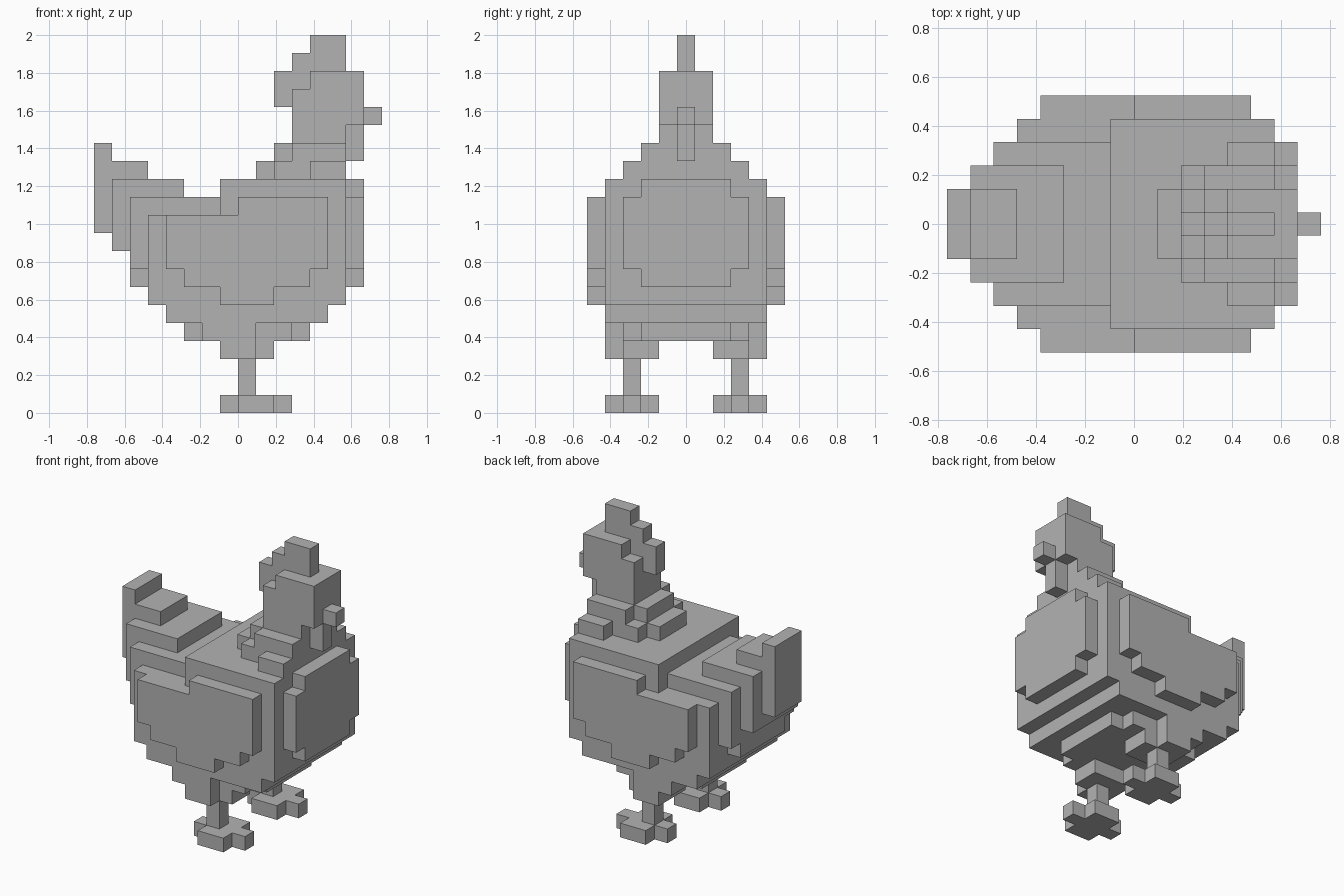
import bpy, bmesh, math
from mathutils import Vector

if "Cube" in bpy.data.objects:
    bpy.data.objects.remove(bpy.data.objects["Cube"])

V = 2 / 21  # size of one block
parts = {}

grey = bpy.data.materials.new("plain grey")
grey.diffuse_color = (0.45, 0.45, 0.45, 1)
grey.use_nodes = True
grey.node_tree.nodes["Principled BSDF"].inputs["Base Color"].default_value = grey.diffuse_color


def box(name, x0, x1, z0, z1, outer, inner=0):
    """Add blocks to a part. Rows count outward from the middle, mirrored."""
    blocks = parts.setdefault(name, set())
    for x in range(x0, x1):
        for z in range(z0, z1):
            for y in range(inner, outer + 1):
                blocks.update({(x, y, z), (x, -y, z)})


# body: the core widens upward by one block per layer, sides are tucked in
for z in range(4, 12):
    left, right = max(1 - z, -6), min(z, 6)
    box("body", left, right, z, z + 1, 2)
    if z > 4:
        box("body", max(left, -5), right, z, z + 1, 3 if z == 11 else 4)
box("body", -6, 6, 8, 12, 3)
box("body", -1, 6, 11, 13, 4)

# breast plate with cut corners
box("breast", 6, 7, 8, 12, 3)
box("breast", 6, 7, 7, 13, 2)

# wings: stepped below, notched at the top
for left, right, low, high in ((-1, 2, 6, 7), (-3, 4, 7, 8), (-4, 5, 8, 11), (0, 5, 11, 12)):
    box("wings", left, right, low, high, 5, 5)

# tail: two steps and a raised tip
box("tail", -7, -6, 9, 13, 2)
box("tail", -6, -3, 12, 13, 2)
box("tail", -8, -7, 10, 15, 1)
box("tail", -7, -5, 13, 14, 1)

# collar: two narrowing steps
for row, start in enumerate((1, 1, 2, 4)):
    box("collar", start, 6, 13, 14, row, row)
for row, start in enumerate((2, 2, 3)):
    box("collar", start, 6, 14, 15, row, row)

# head, beak, wattle and a comb that climbs forward
box("head", 3, 6, 15, 18, 1)
box("head", 4, 7, 16, 19, 1)
box("beak", 7, 8, 16, 17, 0)
box("wattle", 6, 7, 14, 16, 0)
for x in range(2, 6):
    low = min(x + 15, 19)
    box("comb", x, x + 1, low, low + 2, 0)

# thighs, legs and cross-shaped feet
box("thighs", -2, 3, 4, 5, 3, 3)
box("thighs", -2, 1, 4, 5, 4, 4)
box("thighs", -1, 2, 3, 4, 3, 2)
box("thighs", -1, 1, 3, 4, 4, 4)
box("legs", 0, 1, 1, 3, 3, 3)
box("feet", -1, 3, 0, 1, 3, 3)
box("feet", 0, 2, 0, 1, 4, 2)

everything = set().union(*parts.values())


def build(name, blocks):
    """Outer skin of one part, with flat areas merged."""
    bm = bmesh.new()
    corners = {}

    def corner(p):
        key = tuple(round(c * 2) for c in p)
        if key not in corners:
            corners[key] = bm.verts.new(p * V)
        return corners[key]

    for b in sorted(blocks):
        centre = Vector((b[0] + 0.5, b[1], b[2] + 0.5))
        for axis in range(3):
            for s in (-1, 1):
                n = Vector((0, 0, 0))
                n[axis] = s
                if tuple(int(c + d) for c, d in zip(b, n)) in everything:
                    continue
                u = Vector((0, 0, 0))
                u[(axis + 1) % 3] = 0.5
                w = n.cross(u)
                mid = centre + n * 0.5
                quad = (mid - u - w, mid + u - w, mid + u + w, mid - u + w)
                bm.faces.new([corner(p) for p in quad])
    bmesh.ops.dissolve_limit(bm, angle_limit=math.radians(1),
                             verts=bm.verts, edges=bm.edges)
    mesh = bpy.data.meshes.new(name)
    bm.to_mesh(mesh)
    bm.free()
    mesh.materials.append(grey)
    bpy.context.collection.objects.link(bpy.data.objects.new(name, mesh))


for name, blocks in parts.items():
    build(name, blocks)
